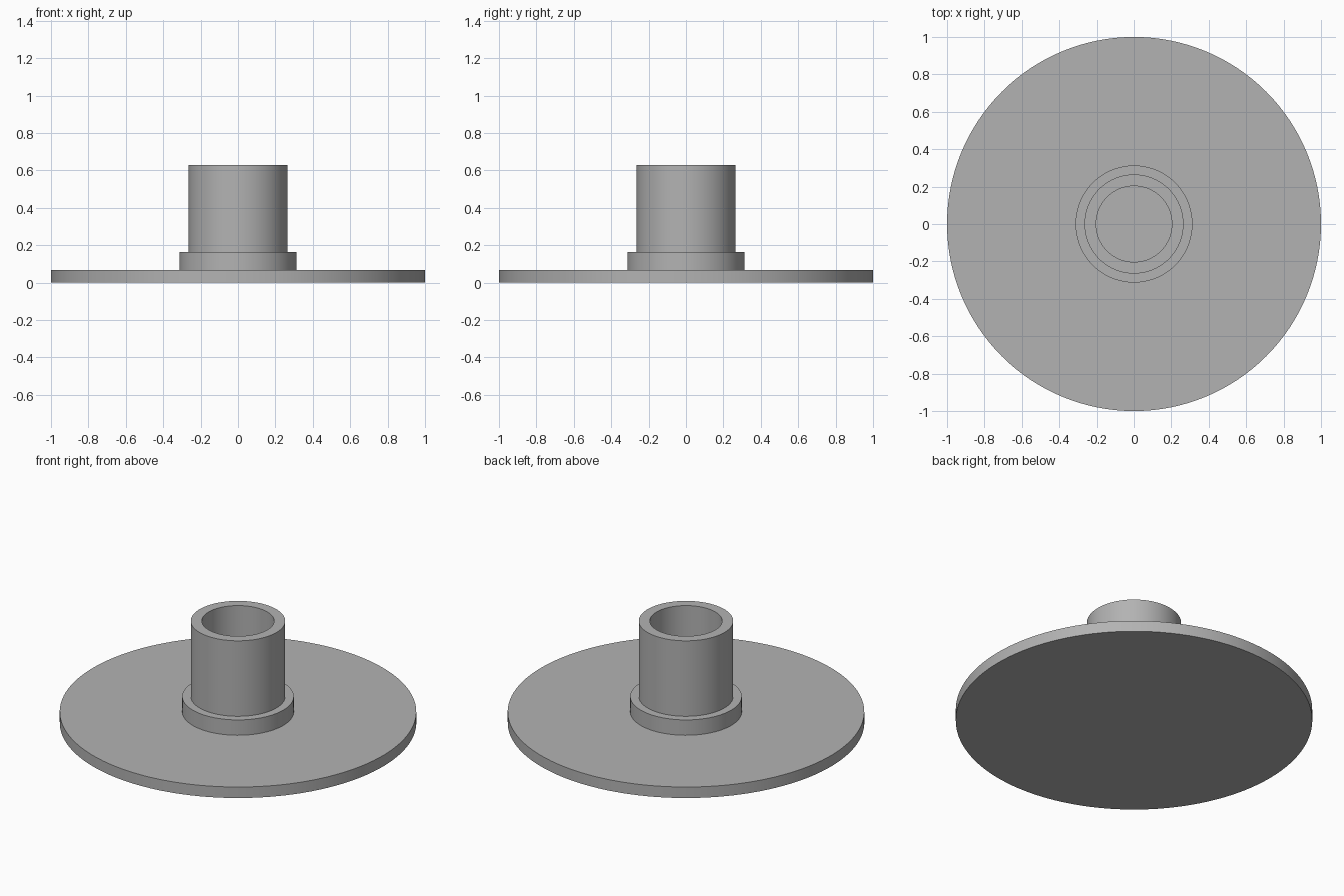
import bpy
import bmesh
from math import radians, tau
from mathutils import Matrix

SEGMENTS = 128

cube = bpy.data.objects.get("Cube")
if cube:
    bpy.data.objects.remove(cube, do_unlink=True)

# Single plain grey
grey = bpy.data.materials.new("plain_grey")
grey.use_nodes = True
color = (0.45, 0.45, 0.45, 1)
grey.diffuse_color = color
grey.node_tree.nodes["Principled BSDF"].inputs["Base Color"].default_value = color


def lathe(name, profile):
    """Revolve an (radius, height) profile about z; a zero radius closes it."""
    bm = bmesh.new()
    verts = [bm.verts.new((r, 0, z)) for r, z in profile]
    edges = [bm.edges.new(pair) for pair in zip(verts, verts[1:])]
    bmesh.ops.spin(bm, geom=verts + edges, cent=(0, 0, 0), axis=(0, 0, 1),
                   angle=tau, steps=SEGMENTS, use_duplicate=False)
    bmesh.ops.remove_doubles(bm, verts=bm.verts, dist=0.0001)
    bmesh.ops.recalc_face_normals(bm, faces=bm.faces)
    mesh = bpy.data.meshes.new(name)
    bm.to_mesh(mesh)
    bm.free()
    mesh.materials.append(grey)
    obj = bpy.data.objects.new(name, mesh)
    bpy.context.collection.objects.link(obj)
    bpy.ops.object.select_all(action="DESELECT")
    obj.select_set(True)
    bpy.context.view_layer.objects.active = obj
    bpy.ops.object.shade_smooth_by_angle(angle=radians(30))
    return obj


# Radii and heights of the disc, collar and hollow tube
disc_r, collar_r, tube_r, bore_r = 1.0, 0.313, 0.265, 0.203
disc_z, collar_z, tube_z = 0.068, 0.163, 0.63

# One solid: underside, disc rim, collar step, tube wall, blind bore
lathe("flanged_tube", [
    (0, 0), (disc_r, 0), (disc_r, disc_z),
    (collar_r, disc_z), (collar_r, collar_z),
    (tube_r, collar_z), (tube_r, tube_z),
    (bore_r, tube_z), (bore_r, disc_z), (0, disc_z),
])
